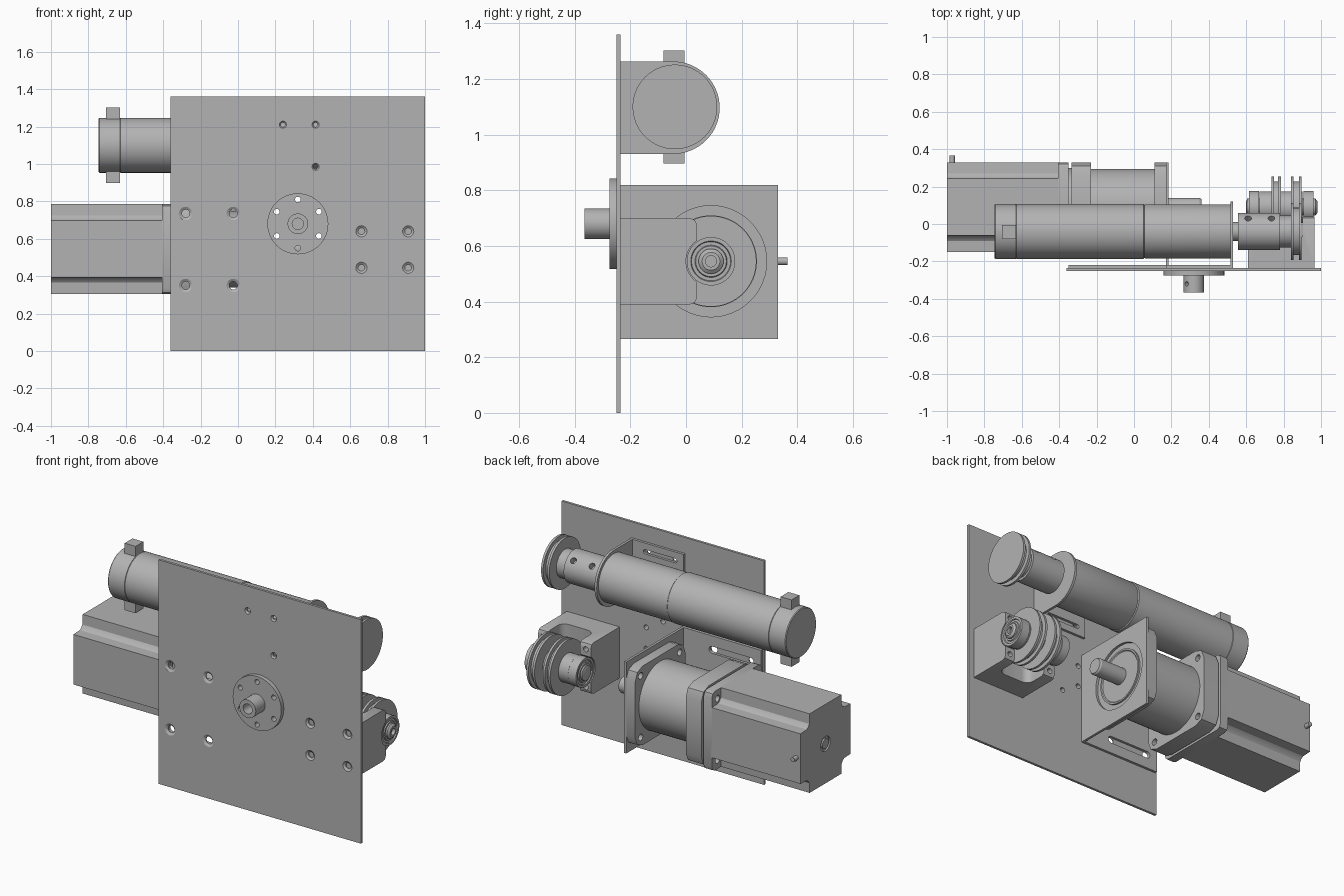
import bpy, bmesh
from math import pi, sin, cos, radians
from mathutils import Vector

cube = bpy.data.objects.get("Cube")
if cube:
    bpy.data.objects.remove(cube)

metal = bpy.data.materials.new("plain grey metal")
metal.use_nodes = True
grey = (0.45, 0.45, 0.45, 1)
metal.diffuse_color = grey
metal.node_tree.nodes["Principled BSDF"].inputs["Base Color"].default_value = grey


def finish(name, bm):
    bmesh.ops.recalc_face_normals(bm, faces=bm.faces)
    mesh = bpy.data.meshes.new(name)
    bm.to_mesh(mesh)
    bm.free()
    mesh.materials.append(metal)
    ob = bpy.data.objects.new(name, mesh)
    bpy.context.collection.objects.link(ob)
    return ob


def lathe(name, profile, origin, axis=(1, 0, 0), steps=48):
    """Revolve (distance, radius) points about an axis through origin."""
    bm = bmesh.new()
    vs = [bm.verts.new((r, 0, d)) for d, r in profile]
    es = [bm.edges.new(p) for p in zip(vs, vs[1:])]
    bmesh.ops.spin(bm, geom=vs + es, cent=(0, 0, 0), axis=(0, 0, 1),
                   angle=2 * pi, steps=steps)
    bmesh.ops.remove_doubles(bm, verts=bm.verts, dist=1e-5)
    turn = Vector(axis).to_track_quat('Z', 'Y').to_matrix().to_4x4()
    bm.transform(turn)
    bmesh.ops.translate(bm, verts=bm.verts, vec=Vector(origin))
    return finish(name, bm)


def rod(name, lo, hi, r, origin, axis=(1, 0, 0), steps=48):
    return lathe(name, [(lo, 0), (lo, r), (hi, r), (hi, 0)], origin, axis, steps)


def prism(name, points, axis, lo, hi):
    """Extrude a 2D outline along x, y or z."""
    place = {'x': lambda a, b, d: (d, a, b),
             'y': lambda a, b, d: (a, d, b),
             'z': lambda a, b, d: (a, b, d)}[axis]
    bm = bmesh.new()
    face = bm.faces.new([bm.verts.new(place(a, b, lo)) for a, b in points])
    new = bmesh.ops.extrude_face_region(bm, geom=[face])["geom"]
    bmesh.ops.translate(bm, verts=[v for v in new if isinstance(v, bmesh.types.BMVert)],
                        vec=Vector(place(0, 0, hi - lo)))
    return finish(name, bm)


def rect(a0, a1, b0, b1, r=0, seg=6):
    if not r:
        return [(a0, b0), (a1, b0), (a1, b1), (a0, b1)]
    pts = []
    for k, (a, b) in enumerate([(a1 - r, b1 - r), (a0 + r, b1 - r),
                                (a0 + r, b0 + r), (a1 - r, b0 + r)]):
        for i in range(seg + 1):
            t = pi / 2 * (k + i / seg)
            pts.append((a + r * cos(t), b + r * sin(t)))
    return pts


def cut(target, cutters):
    for c in cutters:
        m = target.modifiers.new("cut", 'BOOLEAN')
        m.operation, m.solver, m.object = 'DIFFERENCE', 'EXACT', c
    dg = bpy.context.evaluated_depsgraph_get()
    mesh = bpy.data.meshes.new_from_object(target.evaluated_get(dg))
    target.modifiers.clear()
    target.data = mesh
    for c in cutters:
        bpy.data.objects.remove(c)


def holes(spots, r, lo, hi, axis):
    """Round cutters along x or y at 2D spots."""
    d = (1, 0, 0) if axis == 'x' else (0, 1, 0)
    return [rod("cutter", lo, hi, r, (0, a, b) if axis == 'x' else (a, 0, b), d, 20)
            for a, b in spots]


def grid(xs, zs):
    return [(x, z) for x in xs for z in zs]


HUB_X, HUB_Z = 0.32, 0.68
ring = [(HUB_X + 0.13 * sin(radians(a)), HUB_Z + 0.13 * cos(radians(a)))
        for a in range(0, 360, 60)]
low_bolts = grid((-0.28, -0.025), (0.35, 0.735))
block_bolts = grid((0.66, 0.91), (0.445, 0.64))
top_bolts = grid((0.24, 0.415), (0.985, 1.21))
BACK = -0.235

# Mounting plate with countersunk bolt holes
plate = prism("mounting_plate", rect(-0.36, 1, 0, 1.36), 'y', -0.25, BACK)
cutters = holes(ring, 0.015, -0.3, -0.2, 'y')
for spots, r in ((low_bolts, 0.036), (block_bolts, 0.03), (top_bolts, 0.019)):
    cutters += [lathe("cutter", [(-0.26, 0), (-0.26, r), (-0.25, r), (-0.241, r * 0.6),
                                 (-0.2, r * 0.6), (-0.2, 0)], (x, 0, z), (0, 1, 0), 24)
                for x, z in spots]
cut(plate, cutters)

# Flanged hub on the front
hub = lathe("front_hub", [(-0.25, 0), (-0.25, 0.163), (-0.275, 0.163), (-0.275, 0.055),
                          (-0.365, 0.055), (-0.365, 0.03), (-0.27, 0.03), (-0.27, 0)],
            (HUB_X, 0, HUB_Z), (0, 1, 0))
cut(hub, holes(ring, 0.015, -0.3, -0.2, 'y')
    + [rod("cutter", 0.02, 0.1, 0.012, (HUB_X, -0.32, HUB_Z), (s, 0, 1), 16) for s in (-1, )])

# Upper motor: end cap, body and gearbox in one turned shape
UP = (0, -0.04, 1.1)
lathe("upper_motor", [(-0.745, 0), (-0.745, 0.143), (-0.74, 0.147), (-0.632, 0.147),
                      (-0.63, 0.144), (-0.628, 0.147), (0.05, 0.147), (0.055, 0.142),
                      (0.06, 0.144), (0.515, 0.144), (0.515, 0)], UP, steps=64)
for s, side in ((1, "upper"), (-1, "lower")):
    z = sorted((1.1 + s * 0.12, 1.1 + s * 0.203))
    prism(side + "_brush_cap", rect(-0.705, -0.632, -0.08, -0.005), 'z', *z)

# Upper motor bracket: round-ended plate and slotted foot
arc = [(-0.045 + 0.166 * sin(t), 1.097 - 0.166 * cos(t)) for t in [pi * i / 32 for i in range(33)]]
prism("upper_bracket_face", [(BACK, 0.931)] + arc + [(BACK, 1.263)], 'x', 0.515, 0.53)
foot = prism("upper_bracket_foot", rect(0.17, 0.52, 0.931, 1.263), 'y', BACK, -0.22)
cut(foot, [prism("cutter", rect(0.215, 0.44, z - 0.013, z + 0.013, 0.0129), 'y', -0.3, -0.2)
           for z in (0.985, 1.21)])

# Upper coupling with set-screw holes
rod("upper_shaft", 0.5, 0.85, 0.05, UP)
coupling = lathe("upper_coupling", [(0.555, 0), (0.555, 0.1), (0.78, 0.1), (0.78, 0.085),
                                    (0.845, 0.085), (0.845, 0)], UP)
cut(coupling, [rod("cutter", 0.06, 0.15, 0.018, (x, UP[1], UP[2]), (0, 1, 1), 20)
               for x in (0.61, 0.735)])


# Grooved belt pulleys
def pulley(name, x0, x1, r, origin):
    e = 0.014
    lathe(name, [(x0, 0), (x0, r), (x0 + e, r), (x0 + e, r - 0.025), (x1 - e, r - 0.025),
                 (x1 - e, r), (x1, r), (x1, 0)], origin, steps=64)


LOW = (0, 0.09, 0.545)
pulley("upper_pulley", 0.84, 0.895, 0.152, UP)
pulley("lower_pulley_outer", 0.84, 0.895, 0.163, LOW)
pulley("lower_pulley_inner", 0.735, 0.785, 0.163, LOW)

# Lower shaft with bearings
lathe("lower_shaft", [(0.6, 0), (0.6, 0.03), (0.605, 0.045), (0.67, 0.045), (0.67, 0.085),
                      (0.9, 0.085), (0.9, 0.045), (0.97, 0.045), (0.98, 0.032), (0.98, 0.02),
                      (0.96, 0.02), (0.96, 0)], LOW)
for name, a, b in (("inner_bearing", 0.615, 0.668), ("outer_bearing", 0.905, 0.96)):
    lathe(name, [(a, 0.04), (a, 0.055), (a + 0.006, 0.058), (a + 0.006, 0.07), (a, 0.073),
                 (a, 0.087), (b, 0.087), (b, 0.073), (b - 0.006, 0.07), (b - 0.006, 0.058),
                 (b, 0.055), (b, 0.04)], LOW)

# Bearing block with pulley pocket, saddles and cap screw holes
block = prism("bearing_block", [(BACK, 0.39), (0.015, 0.39), (0.032, 0.397), (0.04, 0.415),
                                (0.04, 0.675), (0.032, 0.693), (0.015, 0.7), (BACK, 0.7)],
              'x', 0.61, 0.965)
cut(block, [prism("cutter", rect(0.685, 0.9, -0.1, 0.3, 0.045), 'z', 0.3, 0.8),
            rod("cutter", 0.5, 1.1, 0.09, LOW)]
    + holes(grid((0.645, 0.932), (0.43, 0.66)), 0.016, 0, 0.1, 'y'))

# Lower gear motor bracket
face = prism("lower_bracket_face", rect(BACK, 0.33, 0.265, 0.82), 'x', 0.17, 0.185)
cut(face, [rod("cutter", 0.1, 0.3, 0.2, LOW)])
foot = prism("lower_bracket_foot", rect(-0.35, 0.175, 0.265, 0.82), 'y', BACK, -0.22)
cut(foot, [prism("cutter", rect(-0.3, 0, z - 0.021, z + 0.021, 0.0209), 'y', -0.3, -0.2)
           for z in (0.35, 0.735)])

# Gearbox barrel, pilot and output shaft
lathe("gearbox", [(-0.3, 0), (-0.3, 0.205), (0.165, 0.205), (0.165, 0.165), (0.18, 0.165),
                  (0.18, 0.155), (0.175, 0.15), (0.175, 0.05), (0.35, 0.05), (0.36, 0.044),
                  (0.36, 0)], LOW, steps=64)

# Square flanges with corner bolt holes
H = 0.24
corners = grid((0.09 - 0.187, 0.09 + 0.187), (0.545 - 0.187, 0.545 + 0.187))
for name, a, b, r in (("gearbox_front_flange", 0.11, 0.17, 0.07),
                      ("gearbox_rear_flange", -0.335, -0.23, 0.07),
                      ("motor_flange", -0.405, -0.35, 0.03)):
    f = prism(name, rect(0.09 - H, 0.09 + H, 0.545 - H, 0.545 + H, r, 2), 'x', a, b)
    cut(f, holes(corners, 0.02, a - 0.1, b + 0.1, 'x'))
rod("gearbox_spacer", -0.36, -0.32, 0.21, LOW)

# Lower motor body with notched corners
corner = [(H, 0.152), (0.18, 0.155), (0.165, 0.165), (0.155, 0.18), (0.152, H)]
outline = []
for k in range(4):
    c, s = round(cos(k * pi / 2)), round(sin(k * pi / 2))
    outline += [(0.09 + c * a - s * b, 0.545 + s * a + c * b) for a, b in corner]
body = prism("lower_motor", outline, 'x', -1, -0.4)
cut(body, [lathe("cutter", [(-1.1, 0.03), (-1.1, 0.045), (-0.99, 0.045), (-0.99, 0.03),
                            (-1.1, 0.03)], LOW)])
rod("cable_stub", 0.3, 0.365, 0.014, (-0.972, 0, 0.545), (0, 1, 0), 20)

# Smooth round surfaces, keep hard edges
bpy.ops.object.select_all(action='DESELECT')
for ob in bpy.context.collection.objects:
    if ob.type == 'MESH':
        ob.select_set(True)
        bpy.context.view_layer.objects.active = ob
bpy.ops.object.shade_smooth_by_angle(angle=radians(30))
